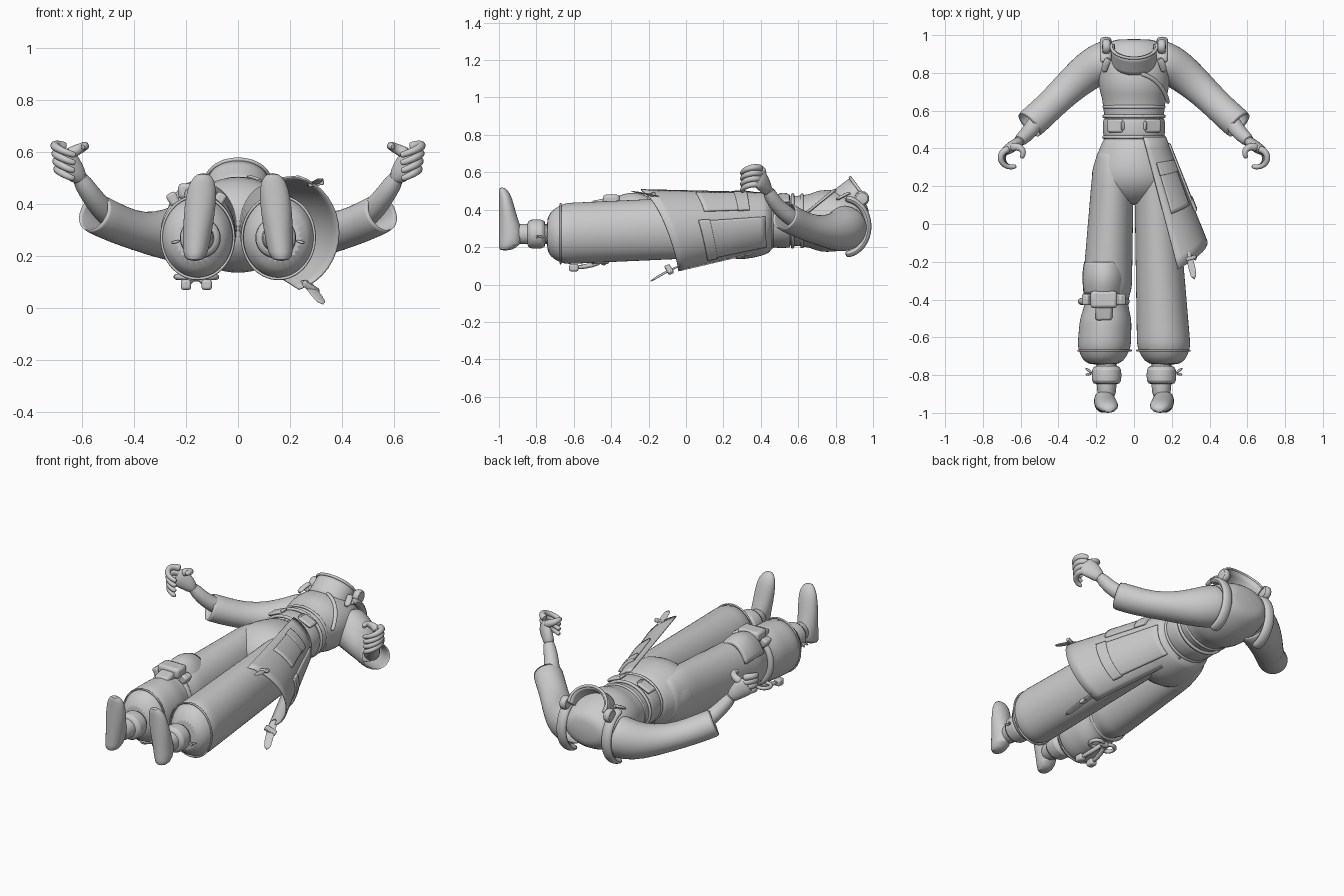
import bpy, bmesh, math
from mathutils import Vector, Matrix

if "Cube" in bpy.data.objects:
    bpy.data.objects.remove(bpy.data.objects["Cube"])

grey = bpy.data.materials.new("cloth_grey")
grey.use_nodes = True
COLOR = (.6, .6, .6, 1)
grey.diffuse_color = COLOR
grey.node_tree.nodes["Principled BSDF"].inputs["Base Color"].default_value = COLOR
parts = []
UP, DOWN_BODY = Vector((0, 0, 1)), Vector((0, -1, 0))


def finish(name, bm, smooth=False, thick=0, bevel=0):
    bmesh.ops.recalc_face_normals(bm, faces=bm.faces)
    mesh = bpy.data.meshes.new(name)
    bm.to_mesh(mesh)
    bm.free()
    mesh.materials.append(grey)
    ob = bpy.data.objects.new(name, mesh)
    bpy.context.collection.objects.link(ob)
    if thick:
        ob.modifiers.new("thickness", "SOLIDIFY").thickness = thick
    if bevel:
        mod = ob.modifiers.new("bevel", "BEVEL")
        mod.width, mod.segments = bevel, 2
    if smooth:
        mod = ob.modifiers.new("smooth", "SUBSURF")
        mod.levels = mod.render_levels = 1
    parts.append(ob)
    return ob


def circle(center, across, along, start, end, count):
    """Points on an arc, with its angles in degrees."""
    angles = [math.radians(start + (end - start) * i / count) for i in range(count + 1)]
    return [Vector(center) + Vector(across) * math.cos(a) + Vector(along) * math.sin(a) for a in angles]


def loft(name, points, radii, axis=None, ref=UP, sides=20, caps=True, thick=0, closed=False):
    """Oval rings skinned along a path; each radius pair is half width and half depth."""
    bm = bmesh.new()
    pts, loops = [Vector(p) for p in points], []
    count = len(pts)
    for i, (wide, deep) in enumerate(radii):
        if closed:
            tangent = pts[(i + 1) % count] - pts[i - 1]
        else:
            tangent = axis or pts[min(i + 1, count - 1)] - pts[max(i - 1, 0)]
        u = tangent.cross(Vector(ref)).normalized()
        v = u.cross(tangent).normalized()
        ring = circle(pts[i], u * wide, v * deep, 0, 360, sides)[:-1]
        loops.append([bm.verts.new(p) for p in ring])
    pairs = list(zip(loops, loops[1:])) + ([(loops[-1], loops[0])] if closed else [])
    for p, q in pairs:
        for k in range(sides):
            bm.faces.new((p[k - 1], p[k], q[k], q[k - 1]))
    if caps and not closed:
        bm.faces.new(loops[0])
        bm.faces.new(loops[-1])
    return finish(name, bm, smooth=True, thick=thick)


def body(name, x, z, profile):
    """Rings of (y, half width, half depth) along the lying body."""
    return loft(name, [(x, y, z) for y, *_ in profile], [radii for _, *radii in profile],
                axis=DOWN_BODY, sides=28)


def tube(name, points, start, end=None, **options):
    """Round tube whose radius runs evenly from start to end."""
    end, steps = end or start, len(points) - 1
    radii = [start + (end - start) * i / steps for i in range(steps + 1)]
    return loft(name, points, [(r, r) for r in radii], **options)


def strap(name, points, wide, deep, ref=UP):
    return loft(name, points, [(wide, deep)] * len(points), ref=ref, sides=8)


def hoop(name, center, wide, deep, r, length):
    """Closed band around the long axis of the body."""
    ring = circle(center, (wide, 0, 0), (0, 0, deep), 0, 360, 32)[:-1]
    return loft(name, ring, [(r, length)] * len(ring), ref=DOWN_BODY, sides=8, closed=True)


def box(name, loc, size, rot=(0, 0, 0), bevel=.01):
    bm = bmesh.new()
    bmesh.ops.create_cube(bm, size=1, matrix=Matrix.Diagonal((*size, 1)))
    ob = finish(name, bm, bevel=bevel)
    ob.location, ob.rotation_euler = loc, [math.radians(a) for a in rot]


def sheet(name, f, nu, nv, thick):
    bm = bmesh.new()
    grid = [[bm.verts.new(f(i / nu, j / nv)) for j in range(nv + 1)] for i in range(nu + 1)]
    for a, b in zip(grid, grid[1:]):
        for j in range(nv):
            bm.faces.new((a[j], b[j], b[j + 1], a[j + 1]))
    return finish(name, bm, thick=thick)


# Torso and hips
body("torso", 0, .34, [(.98, .1, .06), (.96, .14, .1), (.91, .18, .13), (.84, .2, .16), (.75, .19, .17),
                       (.69, .18, .16), (.64, .16, .13), (.44, .16, .14)])
body("hips", 0, .32, [(.47, .16, .14), (.43, .17, .16), (.36, .2, .18), (.27, .23, .19),
                      (.2, .22, .17), (.14, .16, .12), (.1, .06, .06)])

# Belt, buckles and chest bands
for y, r, length in ((.46, .01, .01), (.51, .006, .05), (.57, .01, .01), (.62, .008, .01)):
    hoop("waist_band", (0, y, .34), .16, .14, r, length)
for s in (-1, 1):
    box("buckle_plate", (s * .1, .52, .46), (.09, .07, .02), (0, s * 24, 0))
    box("buckle_slot", (s * .06, .52, .48), (.02, .05, .02), (0, s * 16, 0))
    tube("buckle_stud", [(s * .11, .52, z) for z in (.45, .48)], .02)
strap("harness_strap", circle((0, .6, .345), (.185, 0, 0), (0, .2, .165), 10, 80, 8), .012, .008)

# Stand-up collar
COLLAR_AXIS, COLLAR_FRONT = Vector((0, .8, .6)), Vector((0, -.6, .8))


def collar(u, v):
    a = math.radians(210 * (u - .5))
    side = Vector((.12 * math.sin(a), .89, .455))
    return side + COLLAR_FRONT * .1 * math.cos(a) + COLLAR_AXIS * .12 * (v - .5)


sheet("collar", collar, 32, 4, .015)
tube("collar_rim", [collar(i / 32, 1) for i in range(33)], .009, sides=8)

for s in (-1, 1):
    # Shoulder pads and collar fasteners
    shoulder = circle((s * .15, .85, .31), (0, 0, -.15), (0, .125, 0), 0, 180, 12)
    strap("shoulder_strap", shoulder, .02, .034, ref=(1, 0, 0))
    tube("collar_fastener", [(s * x, .94, .46) for x in (.12, .15, .17)], .04)
    strap("collar_strap", [(s * .13, .88, .49), (s * .15, .85, .48), (s * .16, .8, .45)], .02, .01)

    # Sleeve and forearm
    arm = [(.13, .86, .31), (.2, .84, .29), (.27, .79, .28), (.37, .7, .29), (.46, .61, .32), (.56, .52, .37)]
    arm = [Vector((s * x, y, z)) for x, y, z in arm]
    loft("sleeve", arm, [(.12, .12), (.11, .12), (.1, .1), (.085, .075), (.08, .075), (.085, .08)],
         caps=False, thick=.012)
    loft("sleeve_seam", [arm[3].lerp(arm[4], t) for t in (0, .2)], [(.09, .08)] * 2)
    tube("forearm", [(s * .47, .6, .33), (s * .53, .52, .39), (s * .57, .47, .44), (s * .62, .43, .52)], .05, .034)

    # Curled hand
    loft("palm", [(s * .6, .44, .49), (s * .63, .42, .53), (s * .66, .4, .56), (s * .69, .38, .58)],
         [(.03, .03), (.03, .045), (.03, .06), (.02, .05)])
    for k in range(4):
        reach = .045 + .004 * k
        curl = circle((s * .65, .35, .515 + .03 * k), (s * reach, 0, .02), (0, .05, .01), 80, -120, 8)
        tube("finger", curl, .021, .012, sides=10)
    tube("thumb", circle((s * .625, .375, .605), (s * .04, 0, -.02), (0, .035, 0), 50, 230, 6), .026, .012, sides=10)

    # Trouser leg, gathered at the hem and, on the right, under the knee guard
    path, radii = [], []
    for i in range(-2, 22):
        t = i / 20
        y = .3 - t
        fit = min(1, .6 + 5 * (y + .75), 1.4 - 1.5 * y)
        if s < 0:
            fit *= 1 - .2 * math.exp(-((y + .42) / .04) ** 2)
        path.append((s * (.11 + .05 * t), y, .315 - .045 * t))
        radii.append(((.11 + .035 * t) * fit, .165 * fit))
    loft("trouser_leg", path, radii, axis=DOWN_BODY, sides=24)
    hoop("trouser_hem_seam", (s * .155, -.67, .272), .14, .16, .006, .006)

    # Ankle and foot, toes leaning inwards
    ankle = s * .145
    body("ankle", ankle, .27, [(-.7, .07, .07), (-.86, .05, .05), (-.93, .05, .06)])
    body("ankle_cuff", ankle, .27, [(-.75, .06, .06), (-.76, .08, .08), (-.84, .08, .08), (-.85, .06, .06)])
    foot = [(.18, .03, .03), (.21, .05, .06), (.28, .055, .065), (.35, .06, .05),
            (.43, .06, .04), (.49, .05, .03), (.52, .02, .015)]
    loft("foot", [(s * (.185 - .1 * z), deep - 1, z) for z, _, deep in foot], [radii for _, *radii in foot],
         axis=UP, ref=DOWN_BODY)
    for spread in (.01, -.03):
        strap("ankle_tie", [(s * .22, -.79, .26), (s * .26, -.77 + spread, .25)], .008, .008)


# Side skirt panel, wrapping from front to back and flaring to a slanted hem
def panel(u, v, lift=0):
    a = math.radians(73 - 146 * u)
    hem = .7 - .2 * math.sin(u * math.pi / 2)
    return Vector((.17 * v + (.17 + .05 * v + lift) * math.cos(a), .46 - hem * v,
                   .34 - .05 * v + (.16 + .07 * v + lift) * math.sin(a)))


def patch(name, u, v, width, length, lift, thick):
    sheet(name, lambda i, j: panel(u + width * i, v + length * j, lift), 16, 12, thick)


patch("skirt_panel", 0, 0, 1, 1, 0, .008)
patch("front_pocket", .08, .2, .26, .4, .01, .016)
patch("front_pocket_flap", .07, .2, .28, .1, .015, .012)
patch("side_pocket", .44, .06, .42, .6, .01, .016)
patch("side_pocket_flap", .43, .58, .44, .1, .015, .012)
strap("front_hanging_strap", [(.27, -.14, .47), (.3, -.19, .48), (.32, -.3, .5)], .02, .005)
box("front_strap_clip", (.3, -.18, .48), (.06, .02, .02), (0, -10, 15), .004)
strap("back_hanging_strap", [(.25, 0, .11), (.28, -.09, .08), (.33, -.2, .01)], .025, .005)
box("back_strap_clip", (.28, -.09, .08), (.07, .03, .02), (25, 30, 20), .004)

# Right knee guard and its tied straps
KNEE = -.16


def knee_pad(u, v):
    a = math.radians(25 + 130 * u)
    bulge = .02 * math.sin(math.pi * v)
    return Vector((KNEE + (.115 + bulge / 2) * math.cos(a), -.2 - .17 * v, .29 + (.18 + bulge) * math.sin(a)))


sheet("knee_pad", knee_pad, 16, 10, .03)
hoop("knee_strap", (KNEE, -.41, .29), .12, .14, .02, .02)
box("knee_plate", (KNEE, -.4, .45), (.14, .09, .06), bevel=.015)
box("knee_plate_tip", (KNEE, -.46, .43), (.09, .1, .05), (12, 0, 0), .015)
strap("tie_knot", [(KNEE + x, -.44, .12) for x in (-.03, 0, .03)], .02, .02)
for s in (-1, 1):
    box("knee_side_block", (KNEE + s * .09, -.4, .42), (.04, .06, .05), (0, s * 30, 0))
    strap("tie_cord", [(KNEE, -.44, .13), (KNEE + s * .03, -.5, .1), (KNEE + s * .04, -.6, .09)], .014, .014)
    strap("tie_loop", circle((KNEE + s * .04, -.46, .12), (s * -.04, 0, 0), (0, .04, 0), 0, 350, 10), .012, .012)
    box("cord_end", (KNEE + s * .04, -.6, .09), (.04, .05, .04))

# Smooth shading with sharp edges kept
bpy.ops.object.select_all(action="DESELECT")
for ob in parts:
    ob.select_set(True)
bpy.context.view_layer.objects.active = parts[0]
bpy.ops.object.shade_smooth_by_angle(angle=math.radians(45))
